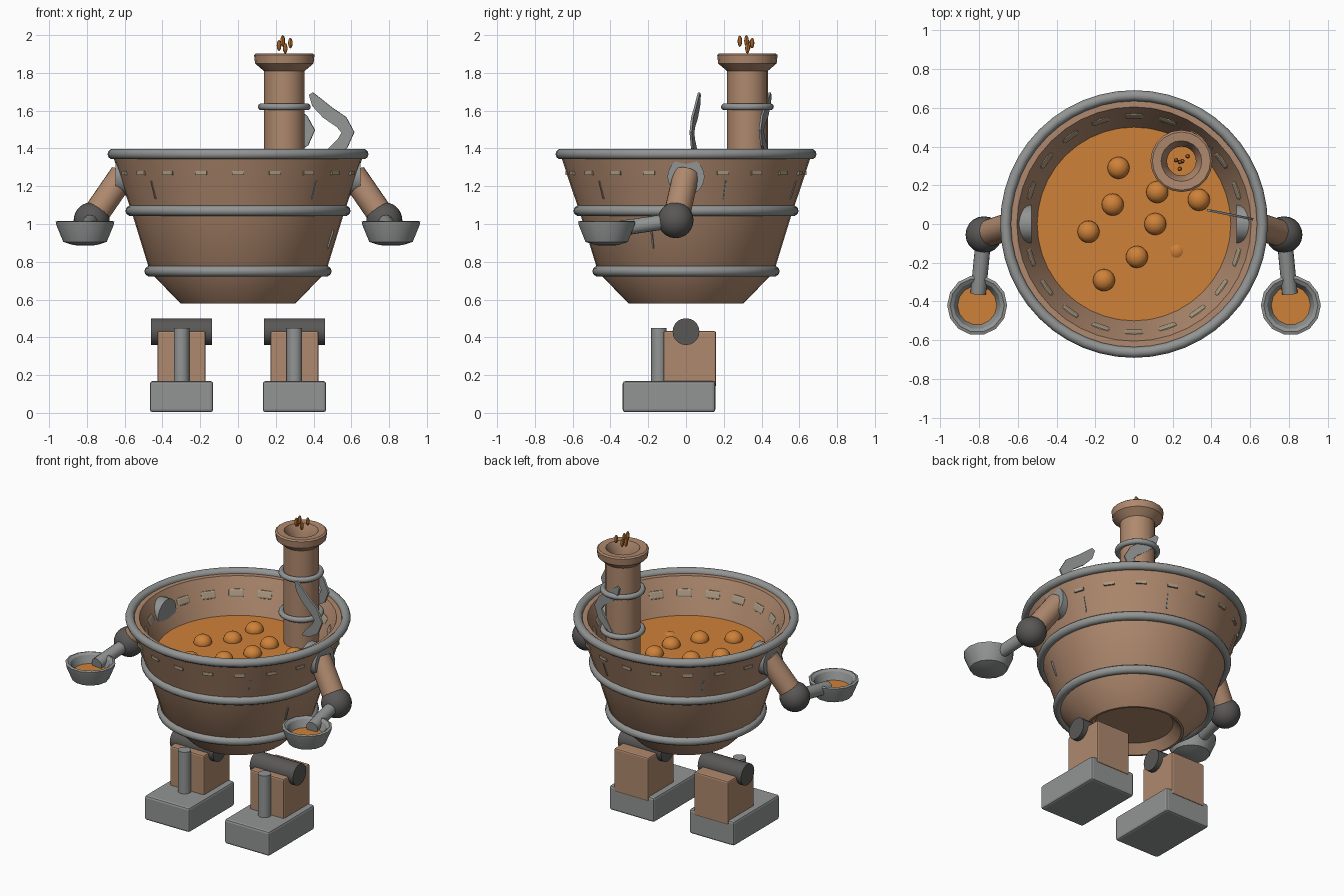
import bpy, bmesh, math
from mathutils import Vector, Matrix

if "Cube" in bpy.data.objects:
    bpy.data.objects.remove(bpy.data.objects["Cube"])


def material(name, rgb):
    m = bpy.data.materials.new(name)
    m.diffuse_color = (*rgb, 1)
    m.use_nodes = True
    m.node_tree.nodes["Principled BSDF"].inputs["Base Color"].default_value = m.diffuse_color
    return m


BROWN = material("warm_brown", (0.43, 0.25, 0.155))
GREY = material("steel_grey", (0.29, 0.30, 0.30))
DARK = material("dark_grey", (0.10, 0.097, 0.094))
ORANGE = material("orange_liquid", (0.62, 0.22, 0.04))
BEIGE = material("pale_beige", (0.40, 0.32, 0.22))


def finish(bm, name, mat, smooth=True, bevel=0):
    bmesh.ops.recalc_face_normals(bm, faces=bm.faces)
    me = bpy.data.meshes.new(name)
    bm.to_mesh(me)
    bm.free()
    ob = bpy.data.objects.new(name, me)
    bpy.context.collection.objects.link(ob)
    me.materials.append(mat)
    if bevel:
        mod = ob.modifiers.new("bevel", 'BEVEL')
        mod.width, mod.segments = bevel, 2
    if smooth:
        bpy.ops.object.select_all(action='DESELECT')
        ob.select_set(True)
        bpy.context.view_layer.objects.active = ob
        bpy.ops.object.shade_smooth_by_angle(angle=math.radians(32))
    return ob


def lathe(name, profile, mat, n=32, at=(0, 0, 0), closed=False):
    """Turn a radius/height profile around the vertical axis."""
    bm = bmesh.new()
    vs = [bm.verts.new((r, 0, z)) for r, z in profile]
    pairs = list(zip(vs, vs[1:])) + ([(vs[-1], vs[0])] if closed else [])
    es = [bm.edges.new(p) for p in pairs]
    bmesh.ops.spin(bm, geom=vs + es, cent=(0, 0, 0), axis=(0, 0, 1),
                   angle=2 * math.pi, steps=n)
    bmesh.ops.remove_doubles(bm, verts=bm.verts, dist=1e-4)
    bmesh.ops.translate(bm, verts=bm.verts, vec=at)
    return finish(bm, name, mat)


def ring(name, R, r, z, at=(0, 0), n=48):
    prof = [(R + r * math.cos(i * math.pi / 5), z + r * math.sin(i * math.pi / 5))
            for i in range(10)]
    ob = lathe(name, prof, GREY, n, (*at, 0), closed=True)
    for p in ob.data.polygons:
        p.use_smooth = True
    for a in [a for a in ob.data.attributes if a.name == "sharp_edge"]:
        ob.data.attributes.remove(a)
    return ob


def rod(name, a, b, r, mat, n=20):
    a, b = Vector(a), Vector(b)
    rot = (b - a).to_track_quat('Z', 'Y').to_matrix().to_4x4()
    bm = bmesh.new()
    bmesh.ops.create_cone(bm, cap_ends=True, segments=n, radius1=r, radius2=r,
                          depth=(b - a).length,
                          matrix=Matrix.Translation((a + b) / 2) @ rot)
    return finish(bm, name, mat)


def ball(name, at, size, mat, u=20, v=12):
    bm = bmesh.new()
    bmesh.ops.create_uvsphere(bm, u_segments=u, v_segments=v, radius=1,
                              matrix=Matrix.Translation(at) @ Matrix.Diagonal((*size, 1)))
    return finish(bm, name, mat)


def box(name, at, size, mat, bevel=0, rot=None):
    bm = bmesh.new()
    m = Matrix.Translation(at)
    if rot:
        m = rot @ m
    bmesh.ops.create_cube(bm, size=1, matrix=m @ Matrix.Diagonal((*size, 1)))
    return finish(bm, name, mat, smooth=False, bevel=bevel)


# Main tub with recessed underside and hoops
lathe("tub", [(0, 0.635), (0.24, 0.635), (0.29, 0.58), (0.305, 0.58), (0.465, 0.745),
              (0.565, 1.07), (0.61, 1.2), (0.665, 1.37), (0.605, 1.37),
              (0.5, 1.15), (0.48, 1.1)], BROWN, 40)
ring("rim_hoop", 0.663, 0.028, 1.37)
ring("middle_hoop", 0.568, 0.028, 1.07)
ring("lower_hoop", 0.468, 0.028, 0.75)

# Liquid surface and bubbles
lathe("liquid", [(0, 1.15), (0.505, 1.15)], ORANGE, 32)
for x, y, dz in [(-.08, .29, 0), (-.11, .10, 0), (-.235, -.04, 0), (.12, .165, 0),
                 (.11, 0, 0), (.335, .125, 0), (.015, -.17, 0), (.22, -.14, -.045),
                 (-.155, -.29, 0)]:
    ball("bubble", (x, y, 1.155 + dz), (0.057, 0.057, 0.05), ORANGE)

# Stitches around the upper wall, inside and outside
for i in range(20):
    turn = Matrix.Rotation(i * math.pi / 10, 4, 'Z')
    lean = Matrix.Translation((0, -0.567, 1.27)) @ Matrix.Rotation(0.42, 4, 'X')
    box("inner_stitch", (0, 0, 0), (0.1, 0.035, 0.055), BEIGE, 0.012, turn @ lean)
    box("outer_stitch", (0, -0.631, 1.27), (0.065, 0.016, 0.02), BEIGE, 0, turn)

# Thin wall seams
for deg, r, z in [(-48, .602, 1.18), (42, .602, 1.18), (110, .602, 1.18),
                  (70, .522, .92), (160, .602, 1.18), (-135, .602, 1.18)]:
    turn = Matrix.Rotation(math.radians(deg), 4, 'Z')
    lean = Matrix.Translation((0, -r, z)) @ Matrix.Rotation(0.32, 4, 'X')
    box("wall_seam", (0, 0, 0), (0.008, 0.009, 0.1), GREY, 0, turn @ lean)

# Chimney pipe with flared mouth
CX, CY = 0.245, 0.325
lathe("chimney", [(0.108, 1.12), (0.108, 1.81), (0.155, 1.85), (0.16, 1.895),
                  (0.15, 1.903), (0.105, 1.9), (0.075, 1.84), (0.075, 1.12)],
      BROWN, 20, (CX, CY, 0), closed=True)
ring("chimney_ring", 0.122, 0.018, 1.62, (CX, CY), 24)
ring("chimney_ring", 0.122, 0.018, 1.35, (CX, CY), 24)

# Sparks above the chimney
for x, y, z, h in [(.217, .33, 1.945, .03), (.237, .32, 1.97, .03),
                   (.25, .325, 1.93, .028), (.277, .35, 1.958, .028),
                   (.236, .285, 1.968, .03)]:
    ball("spark", (x, y, z), (0.012, 0.012, h), ORANGE, 8, 6)


# Flat curling steam wisps
def wisp(name, start, yaw, scale=1.0):
    path = [(0, 0, .012), (.03, -.045, .03), (.09, -.1, .036), (.165, -.15, .036),
            (.2, -.205, .034), (.17, -.265, .034), (.11, -.31, .026), (.06, -.34, .006)]
    bm = bmesh.new()
    rows = []
    for i, (x, z, w) in enumerate(path):
        p, q = path[max(i - 1, 0)], path[min(i + 1, len(path) - 1)]
        t = Vector((q[0] - p[0], q[1] - p[1])).normalized()
        rows.append([bm.verts.new((x + s * t.y * w, 0, z - s * t.x * w)) for s in (-1, 1)])
    for a, b in zip(rows, rows[1:]):
        bm.faces.new((a[0], a[1], b[1], b[0]))
    ret = bmesh.ops.extrude_face_region(bm, geom=bm.faces[:])
    bmesh.ops.translate(bm, verts=[v for v in ret["geom"] if isinstance(v, bmesh.types.BMVert)],
                        vec=(0, 0.012, 0))
    bm.transform(Matrix.Translation(start) @ Matrix.Rotation(yaw, 4, 'Z') @ Matrix.Scale(scale, 4))
    return finish(bm, name, GREY)


wisp("steam_wisp", (0.385, 0.065, 1.69), -0.2)
wisp("steam_wisp_rear", (0.19, 0.44, 1.69), -0.25, 0.95)

# Arms with ladle cups, and legs, on both sides
for s in (-1, 1):
    elbow = (s * 0.775, -0.055, 1.02)
    rod("shoulder", (s * 0.53, 0, 1.25), (s * 0.648, 0, 1.25), 0.098, GREY, 20)
    rod("upper_arm", (s * 0.61, 0, 1.26), elbow, 0.07, BROWN)
    rod("arm_piston", (s * 0.60, -0.04, 1.22), (s * 0.72, -0.07, 1.03), 0.02, GREY, 12)
    ball("elbow", elbow, (0.095,) * 3, DARK)
    rod("forearm", elbow, (s * 0.805, -0.36, 0.975), 0.04, GREY, 16)
    cup = (s * 0.81, -0.42, 0)
    lathe("ladle_cup", [(0, 0.885), (0.06, 0.888), (0.115, 0.905), (0.152, 0.995),
                        (0.155, 1.012), (0.14, 1.017), (0.122, 1.005), (0.095, 0.94),
                        (0, 0.935)], GREY, 14, cup)
    lathe("ladle_liquid", [(0, 0.955), (0.102, 0.955)], ORANGE, 14, cup)

    x = s * 0.299
    box("foot", (x, -0.09, 0.086), (0.335, 0.49, 0.165), GREY, 0.014)
    box("leg", (x, 0.02, 0.285), (0.256, 0.28, 0.295), BROWN, 0.01)
    rod("hip_axle", (x - 0.162, 0, 0.43), (x + 0.162, 0, 0.43), 0.071, DARK, 20)
    rod("leg_piston", (x, -0.143, 0.165), (x, -0.143, 0.45), 0.041, GREY, 16)
